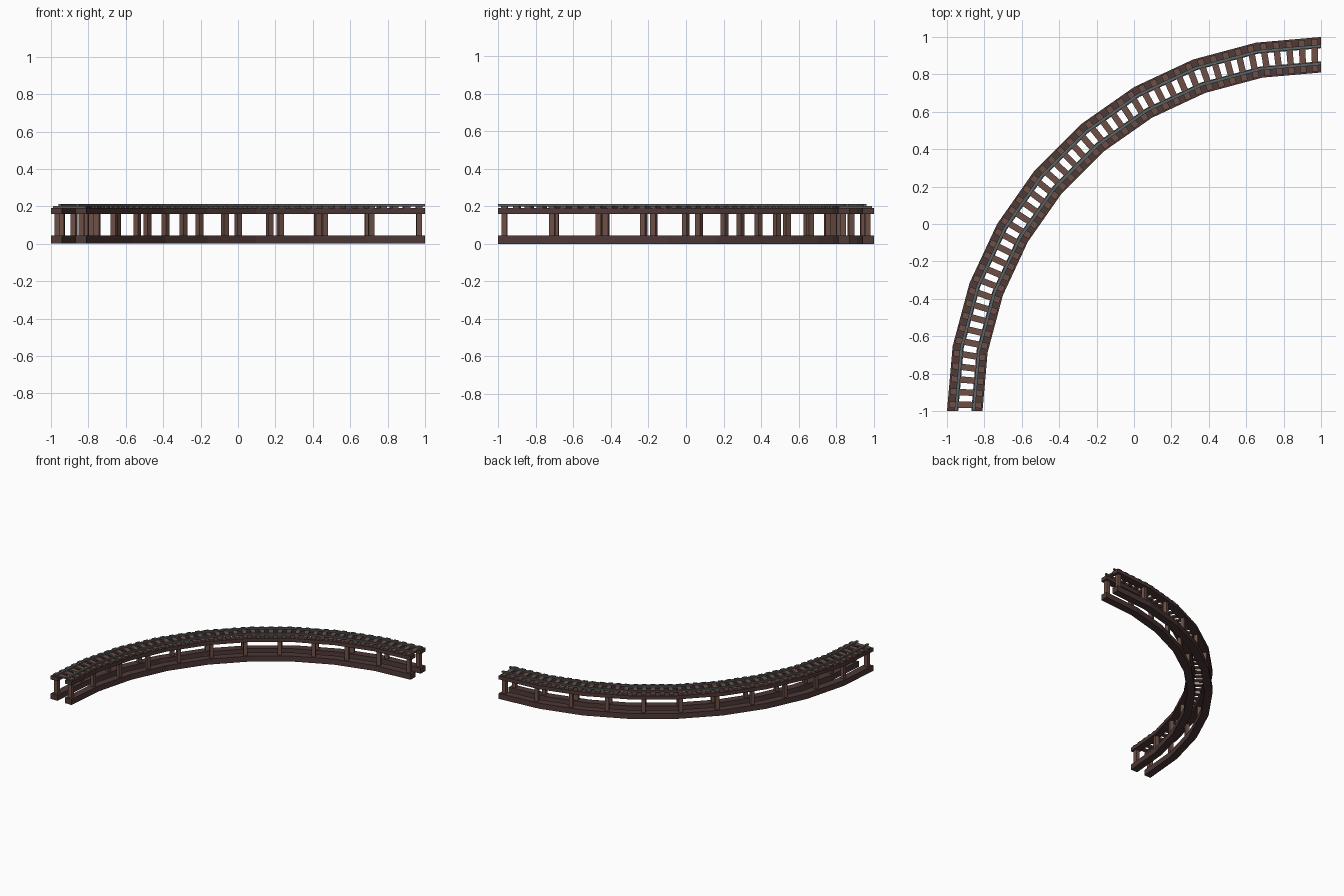
import bpy
import bmesh
from math import radians, cos, sin
from mathutils import Matrix, Vector

cube = bpy.data.objects.get("Cube")
if cube:
    bpy.data.objects.remove(cube, do_unlink=True)

CENTRE = Vector((1, -1, 0))   # centre of the quarter turn
STEP = 10                     # degrees per straight section


def make_material(name, colour):
    mat = bpy.data.materials.new(name)
    mat.use_nodes = True
    mat.diffuse_color = (*colour, 1)
    node = mat.node_tree.nodes["Principled BSDF"]
    node.inputs["Base Color"].default_value = (*colour, 1)
    node.inputs["Roughness"].default_value = 0.8
    return mat


dark_wood = make_material("dark wood", (0.075, 0.041, 0.039))
warm_wood = make_material("warm wood", (0.155, 0.08, 0.062))
steel = make_material("grey steel", (0.10, 0.13, 0.14))


def on_arc(radius, angle, z=0):
    a = radians(angle)
    return CENTRE + Vector((-radius * sin(a), radius * cos(a), z))


def chord_radius(radius, angle):
    # Radius of the faceted curve at an angle inside a section
    half = STEP / 2
    return radius * cos(radians(half)) / cos(radians(angle % STEP - half))


def finish(bm, name, mat):
    bmesh.ops.recalc_face_normals(bm, faces=bm.faces)
    mesh = bpy.data.meshes.new(name)
    bm.to_mesh(mesh)
    bm.free()
    mesh.materials.append(mat)
    bpy.context.collection.objects.link(bpy.data.objects.new(name, mesh))


def curved_bar(name, inner, outer, low, high, mat):
    # Rectangular section swept round the faceted quarter turn
    bm = bmesh.new()
    rings = []
    for angle in range(0, 91, STEP):
        corners = ((inner, low), (outer, low), (outer, high), (inner, high))
        rings.append([bm.verts.new(on_arc(r, angle, z)) for r, z in corners])
    for a, b in zip(rings, rings[1:]):
        for i in range(4):
            j = (i + 1) % 4
            bm.faces.new((a[i], a[j], b[j], b[i]))
    bm.faces.new(rings[0])
    bm.faces.new(rings[-1])
    finish(bm, name, mat)


def boxes_on_arc(name, radius, angles, size, z, mat):
    # Equal blocks turned to follow the curve
    bm = bmesh.new()
    for angle in angles:
        place = Matrix.Translation(on_arc(chord_radius(radius, angle), angle, z))
        turn = Matrix.Rotation(radians(angle), 4, 'Z')
        bmesh.ops.create_cube(bm, size=1,
                              matrix=place @ turn @ Matrix.Diagonal((*size, 1)))
    finish(bm, name, mat)


# Ground beams, deck beams, posts and rails for both sides
for side, inner, rail in (("outer", 1.94, 1.952), ("inner", 1.81, 1.858)):
    curved_bar(side + "_ground_beam", inner, inner + 0.06, 0, 0.045, dark_wood)
    curved_bar(side + "_deck_beam", inner, inner + 0.06, 0.16, 0.19, dark_wood)
    boxes_on_arc(side + "_posts", inner + 0.03, range(1, 90, 8),
                 (0.03, 0.03, 0.119), 0.1025, warm_wood)
    curved_bar(side + "_rail", rail - 0.008, rail + 0.008, 0.2, 0.212, steel)

# Cross ties
boxes_on_arc("ties", 1.905, range(1, 90, 2), (0.034, 0.175, 0.012), 0.195, warm_wood)
